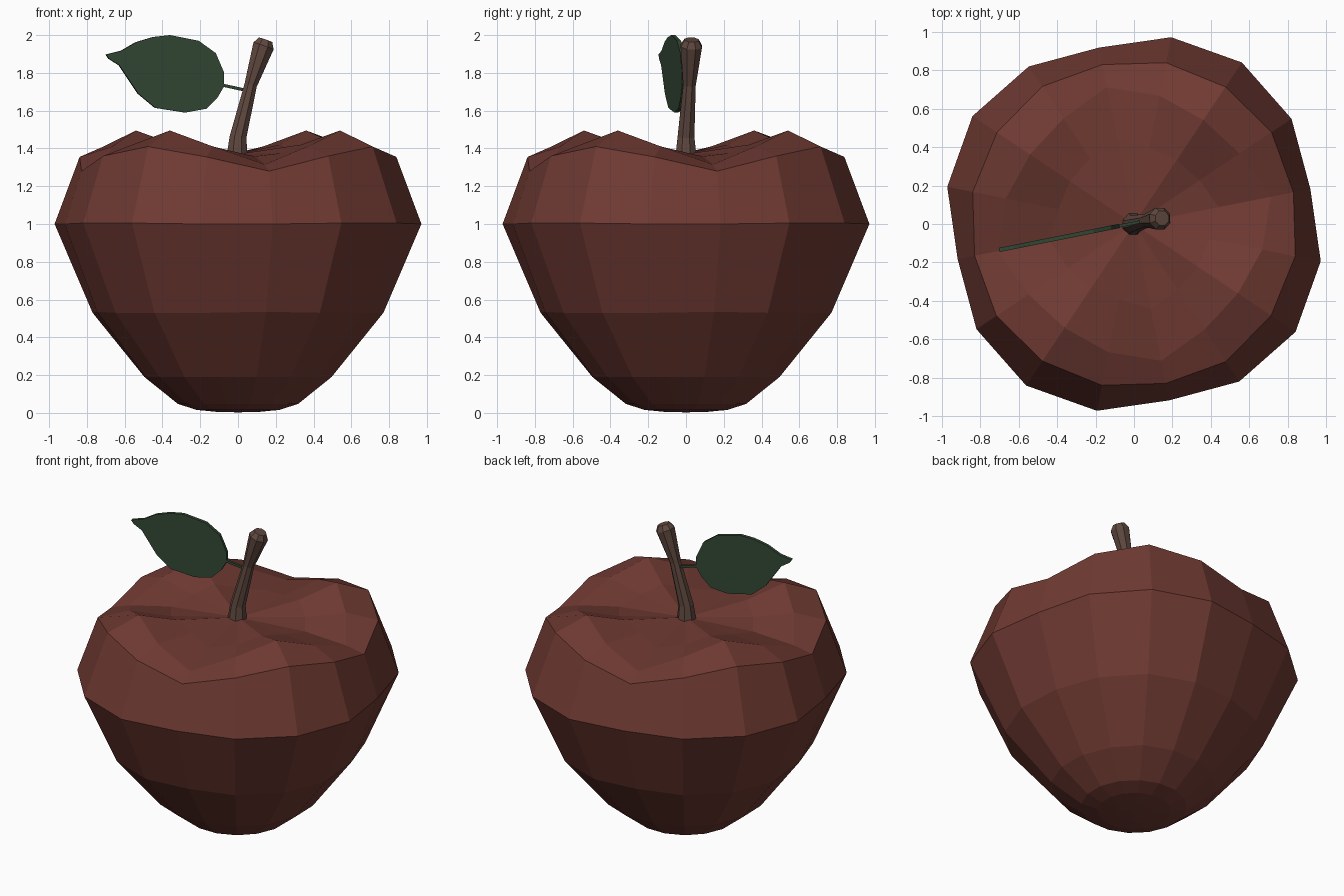
import bpy, bmesh
from math import pi, cos, sin
from mathutils import Vector

if "Cube" in bpy.data.objects:
    bpy.data.objects.remove(bpy.data.objects["Cube"])


def material(name, rgb):
    m = bpy.data.materials.new(name)
    m.diffuse_color = (*rgb, 1)
    m.use_nodes = True
    m.node_tree.nodes["Principled BSDF"].inputs["Base Color"].default_value = m.diffuse_color
    return m


def finish(bm, name, mat):
    bmesh.ops.recalc_face_normals(bm, faces=bm.faces)
    mesh = bpy.data.meshes.new(name)
    bm.to_mesh(mesh)
    bm.free()
    mesh.materials.append(mat)
    ob = bpy.data.objects.new(name, mesh)
    bpy.context.collection.objects.link(ob)
    return ob


def loft(rings, name, mat, start=None, end=None):
    """Skin rings of points; close each end with a pole point or a flat cap."""
    bm = bmesh.new()
    rows = [[bm.verts.new(p) for p in ring] for ring in rings]
    n = len(rows[0])
    for a, b in zip(rows, rows[1:]):
        for i in range(n):
            j = (i + 1) % n
            bm.faces.new((a[i], a[j], b[j], b[i]))
    for row, pole in ((rows[0], start), (rows[-1], end)):
        if pole is None:
            bm.faces.new(row)
        else:
            c = bm.verts.new(pole)
            for i in range(n):
                bm.faces.new((row[i], row[(i + 1) % n], c))
    return finish(bm, name, mat)


red = material("apple_skin", (0.16, 0.042, 0.032))
brown = material("stem_bark", (0.115, 0.065, 0.05))
green = material("leaf_green", (0.032, 0.062, 0.034))

# Apple body: 16 sides, each ring repeats four (radius, height) pairs per quarter
profile = [
    [(0.11, 0.005)] * 4,
    [(0.225, 0.016)] * 4,
    [(0.325, 0.048)] * 4,
    [(0.50, 0.19), (0.50, 0.19), (0.51, 0.19), (0.505, 0.19)],
    [(0.76, 0.535), (0.78, 0.53), (0.795, 0.53), (0.785, 0.53)],
    [(0.935, 1.0), (0.985, 1.005), (1.01, 1.005), (0.99, 1.0)],
    [(0.845, 1.28), (0.86, 1.36), (0.857, 1.41), (0.855, 1.355)],
    [(0.725, 1.315), (0.66, 1.41), (0.65, 1.495), (0.68, 1.41)],
    [(0.45, 1.358), (0.41, 1.375), (0.40, 1.42), (0.40, 1.39)],
]
body = []
for quarter in profile:
    ring = []
    for i in range(16):
        r, z = quarter[i % 4]
        a = (i + 0.5) * pi / 8
        ring.append((r * cos(a), r * sin(a), z))
    body.append(ring)
loft(body, "apple_body", red, (0, 0, 0.003), (0, 0, 1.37))

# Stem: leaning eight-sided rod, flared at both ends
stem = []
for x, y, z, r, lean in ((-0.005, 0, 1.36, 0.06, 0), (0.0, 0, 1.46, 0.048, 0.1),
                         (0.067, 0.018, 1.735, 0.036, 0.25),
                         (0.135, 0.028, 1.942, 0.061, 0.35),
                         (0.146, 0.03, 1.975, 0.040, 0.35)):
    axis = Vector((lean, lean * 0.15, 1)).normalized()
    u = Vector((0, 1, 0)).cross(axis).normalized()
    v = axis.cross(u)
    c = Vector((x, y, z))
    stem.append([c + r * (cos(k * pi / 4 + pi / 8) * u + sin(k * pi / 4 + pi / 8) * v)
                 for k in range(8)])
loft(stem, "stem", brown)

# Leaf: thin upright blade turned slightly towards the front
outline = [(-0.70, 1.897), (-0.62, 1.917), (-0.54, 1.963), (-0.45, 1.99), (-0.36, 2.0),
           (-0.21, 1.97), (-0.12, 1.905), (-0.075, 1.80), (-0.075, 1.73), (-0.11, 1.67),
           (-0.17, 1.61), (-0.28, 1.59), (-0.44, 1.615), (-0.53, 1.69), (-0.63, 1.84),
           (-0.685, 1.875)]
side = Vector((-0.196, 0.981, 0)) * 0.011
blade = [Vector((x, x * 0.2 + 0.005, z)) for x, z in outline]
loft([[p - side for p in blade], [p + side for p in blade]], "leaf", green)

# Leaf stalk: small square rod joining leaf and stem
stalk = []
for x, z in ((-0.09, 1.737), (0.055, 1.705)):
    c = Vector((x, x * 0.2 + 0.005, z))
    stalk.append([c + s * side * 0.7 + Vector((0, 0, t * 0.008))
                  for s, t in ((-1, -1), (1, -1), (1, 1), (-1, 1))])
loft(stalk, "leaf_stalk", green)
